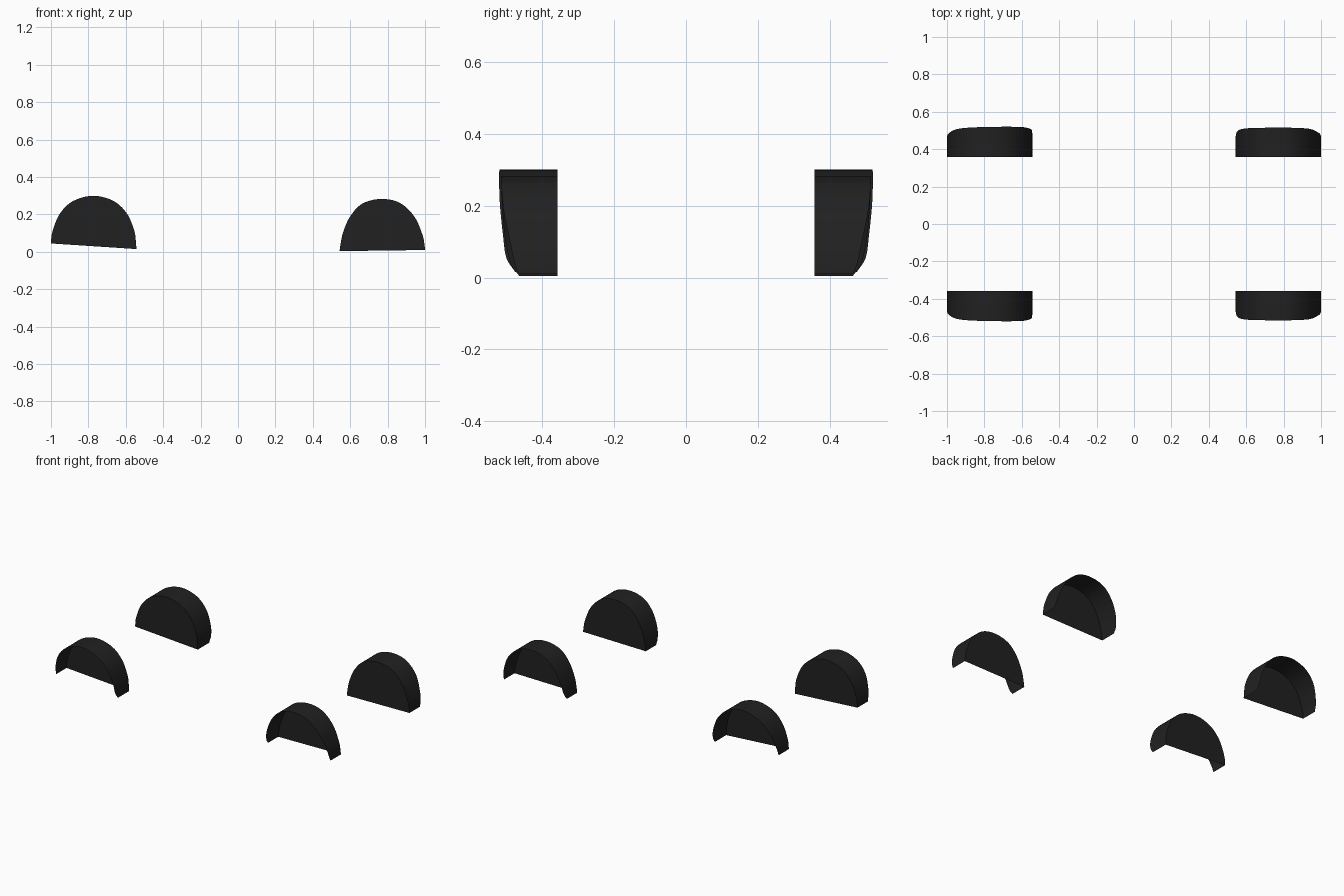
import bpy, bmesh
from mathutils import Vector

if "Cube" in bpy.data.objects:
    bpy.data.objects.remove(bpy.data.objects["Cube"])

INNER_Y = 0.357   # flat wall plane, towards the middle of the vehicle
STEPS = 5

# Arch control points: (x, z, outer lip y)
FRONT = [(-1.0, 0.045, 0.464), (-0.993, 0.105, 0.482), (-0.955, 0.200, 0.505),
         (-0.885, 0.270, 0.515), (-0.775, 0.300, 0.519), (-0.665, 0.272, 0.520),
         (-0.594, 0.205, 0.518), (-0.555, 0.115, 0.509), (-0.546, 0.055, 0.500),
         (-0.543, 0.015, 0.475)]
REAR = [(0.543, 0.004, 0.464), (0.548, 0.040, 0.488), (0.562, 0.105, 0.503),
        (0.600, 0.190, 0.511), (0.665, 0.258, 0.514), (0.765, 0.283, 0.515),
        (0.865, 0.262, 0.514), (0.942, 0.190, 0.508), (0.985, 0.095, 0.489),
        (0.997, 0.040, 0.477), (1.0, 0.010, 0.465)]

mat = bpy.data.materials.new("black_plastic")
mat.diffuse_color = (0.015, 0.015, 0.015, 1)
mat.use_nodes = True
mat.node_tree.nodes["Principled BSDF"].inputs["Base Color"].default_value = mat.diffuse_color


def smooth_path(points):
    """Catmull-Rom curve through the points."""
    p = [Vector(q) for q in points]
    p = [2 * p[0] - p[1]] + p + [2 * p[-1] - p[-2]]
    out = []
    for a, b, c, d in zip(p, p[1:], p[2:], p[3:]):
        for i in range(STEPS):
            t = i / STEPS
            out.append(0.5 * (2 * b + (c - a) * t + (2 * a - 5 * b + 4 * c - d) * t * t
                              + (3 * b - a - 3 * c + d) * t ** 3))
    return out + [p[-2]]


def wheel_liner(name, points, side):
    """Arched strip, open outwards and downwards, closed by a flat inner wall."""
    bm = bmesh.new()
    path = smooth_path(points)
    inner = [bm.verts.new((x, side * INNER_Y, z)) for x, z, y in path]
    outer = [bm.verts.new((x, side * y, z)) for x, z, y in path]
    for i in range(len(path) - 1):
        bm.faces.new((inner[i], inner[i + 1], outer[i + 1], outer[i]))
    bm.faces.new(inner[::-1])
    # Face the arch upwards and the wall towards the middle
    if side < 0:
        bmesh.ops.reverse_faces(bm, faces=bm.faces[:])
    bm.normal_update()
    if max(bm.faces[:-1], key=lambda f: f.calc_center_median().z).normal.z < 0:
        bmesh.ops.reverse_faces(bm, faces=bm.faces[:])
    mesh = bpy.data.meshes.new(name)
    bm.to_mesh(mesh)
    bm.free()
    mesh.materials.append(mat)
    obj = bpy.data.objects.new(name, mesh)
    bpy.context.collection.objects.link(obj)
    bpy.ops.object.select_all(action='DESELECT')
    obj.select_set(True)
    bpy.context.view_layer.objects.active = obj
    bpy.ops.object.shade_smooth_by_angle(angle=0.6)


# Front and rear pairs, one liner on each side
for end, pts in (("front", FRONT), ("rear", REAR)):
    for label, side in (("near", -1), ("far", 1)):
        wheel_liner(f"{end}_{label}_wheel_arch_liner", pts, side)
